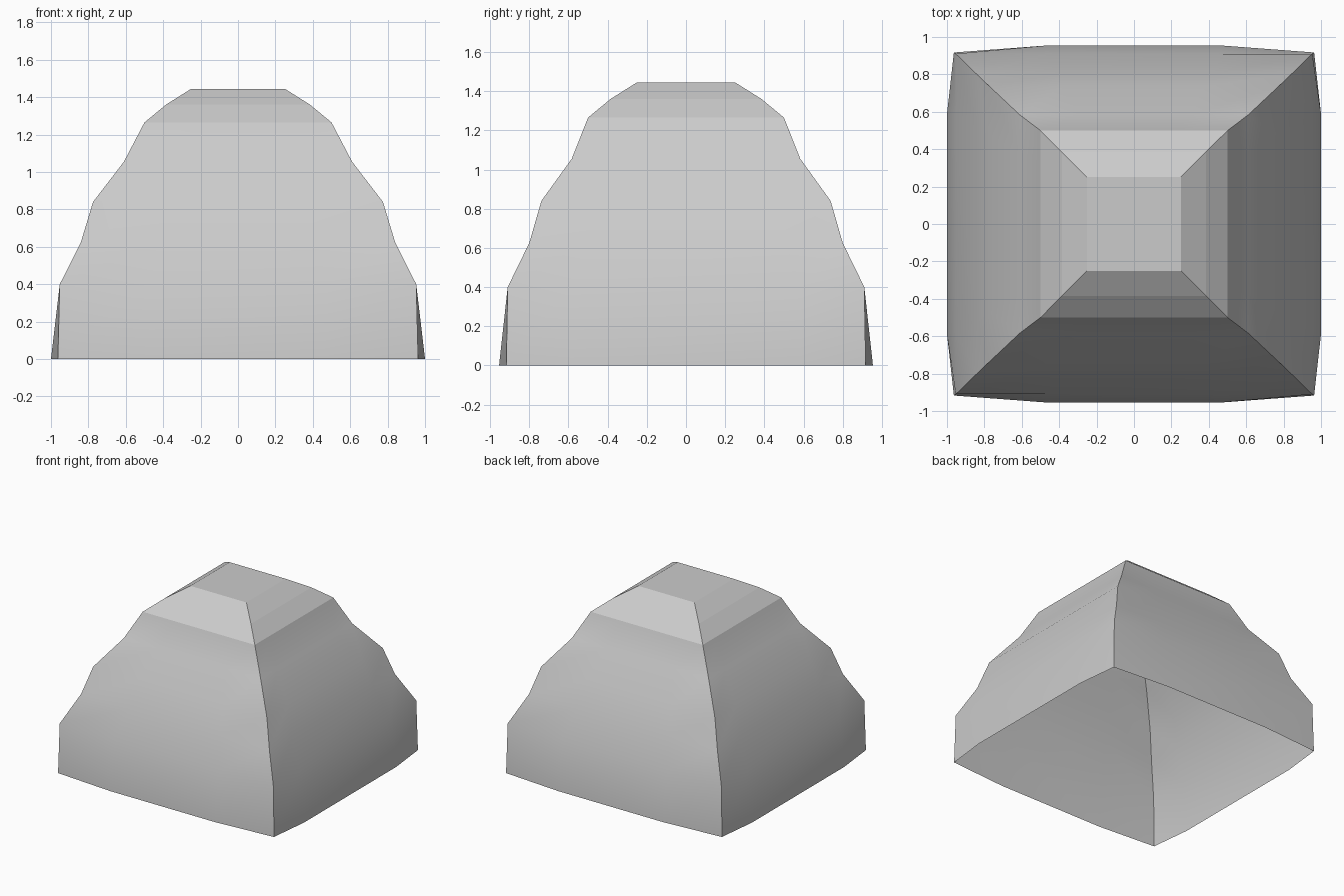
import bpy

if "Cube" in bpy.data.objects:
    bpy.data.objects.remove(bpy.data.objects["Cube"])

# Corner profile of the wall: half width, half depth, height
WALL = [(0.963, 0.917, 0.0), (0.953, 0.91, 0.4), (0.84, 0.80, 0.625),
        (0.775, 0.738, 0.84), (0.61, 0.583, 1.055), (0.5, 0.5, 1.265)]
CAP = [(0.5, 0.5, 1.265), (0.385, 0.385, 1.36), (0.25, 0.25, 1.445)]


def ring(x, y, z, bulge_x=0.0, bulge_y=0.0):
    """Rectangle with two extra points per side, optionally bowed outwards."""
    a, b = 0.49 * x, 0.64 * y
    bx, by = x + bulge_x, y + bulge_y
    return [(-x, -y, z), (-a, -by, z), (a, -by, z),
            (x, -y, z), (bx, -b, z), (bx, b, z),
            (x, y, z), (a, by, z), (-a, by, z),
            (-x, y, z), (-bx, b, z), (-bx, -b, z)]


def loft(name, rings, close_top=False):
    n = len(rings[0])
    verts = [v for r in rings for v in r]
    faces = [(k * n + i, k * n + (i + 1) % n, (k + 1) * n + (i + 1) % n, (k + 1) * n + i)
             for k in range(len(rings) - 1) for i in range(n)]
    if close_top:
        faces.append(tuple(range(len(verts) - n, len(verts))))
    mesh = bpy.data.meshes.new(name)
    mesh.from_pydata(verts, [], faces)
    mesh.update()
    obj = bpy.data.objects.new(name, mesh)
    bpy.context.collection.objects.link(obj)
    return obj


# Open-bottomed wall: only the lower rim bows outwards
wall = loft("dome_wall", [ring(*p, 0.037 if i == 0 else 0, 0.037 if i == 0 else 0)
                          for i, p in enumerate(WALL)])
for poly in wall.data.polygons:
    poly.use_smooth = True
# Sharp corner ridges
for edge in wall.data.edges:
    a, b = edge.vertices
    if a % 12 == b % 12 and a % 3 == 0:
        edge.use_edge_sharp = True

# Faceted cap with a flat top
loft("dome_cap", [[(-x, -y, z), (x, -y, z), (x, y, z), (-x, y, z)] for x, y, z in CAP],
     close_top=True)
